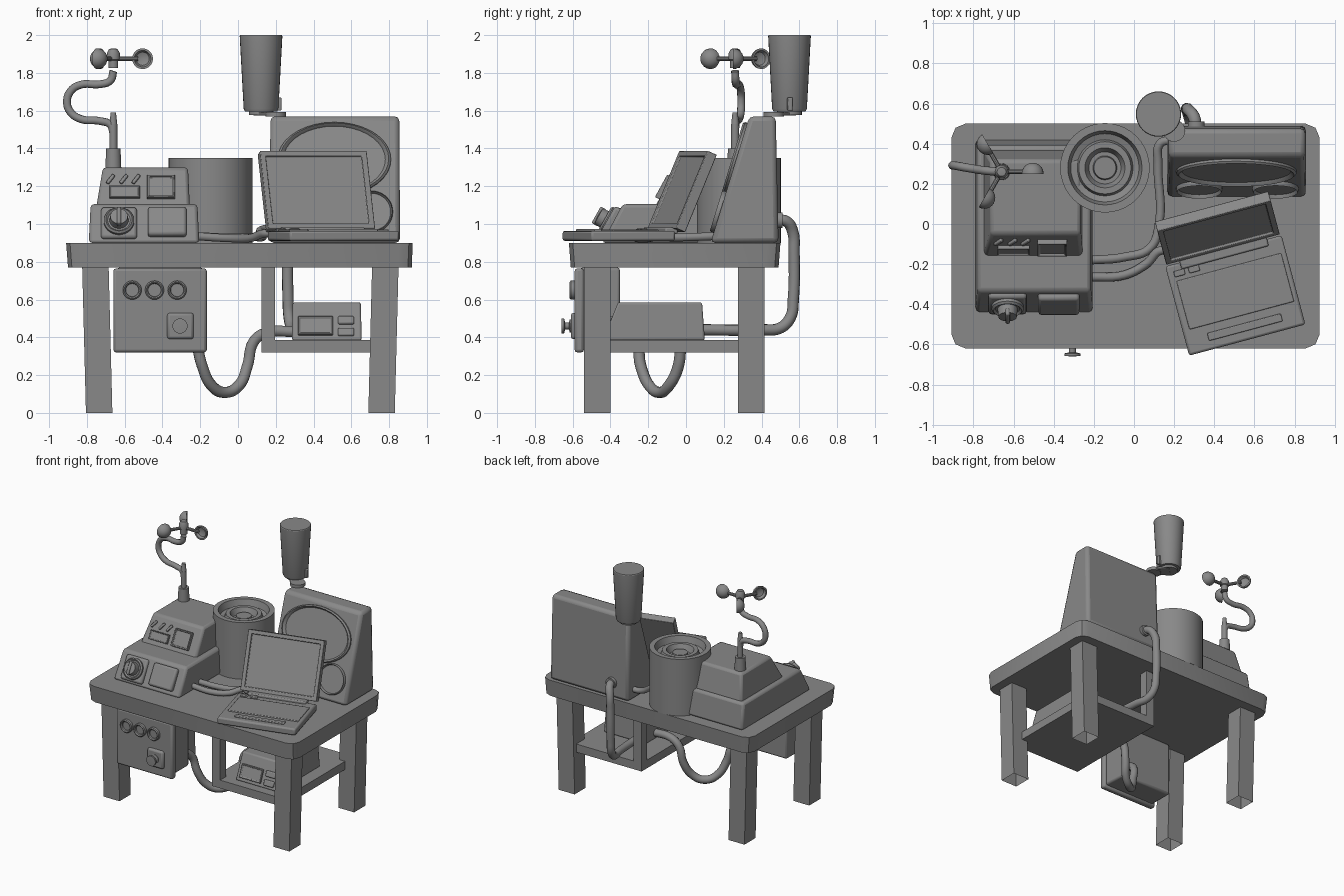
import bpy, bmesh
from math import radians, sin, cos, tau, atan2
from mathutils import Matrix

cube = bpy.data.objects.get("Cube")
if cube:
    bpy.data.objects.remove(cube, do_unlink=True)

grey = bpy.data.materials.new("matte grey")
grey.use_nodes = True
colour = (0.25, 0.25, 0.25, 1)
grey.diffuse_color = colour
grey.node_tree.nodes["Principled BSDF"].inputs["Base Color"].default_value = colour


def add(name, bm, matrix=None, bevel=0):
    if matrix:
        bm.transform(matrix)
    mesh = bpy.data.meshes.new(name)
    bm.to_mesh(mesh)
    bm.free()
    mesh.materials.append(grey)
    obj = bpy.data.objects.new(name, mesh)
    bpy.context.collection.objects.link(obj)
    if bevel:
        mod = obj.modifiers.new("soft edges", 'BEVEL')
        mod.width, mod.segments = bevel, 2
    return obj


def block(name, bottom, z0, top, z1, bevel=0, corner=0, hollow=False):
    """Tapered block between two rectangles given as x0, x1, y0, y1."""
    bm = bmesh.new()
    rings = []
    for (x0, x1, y0, y1), z in ((bottom, z0), (top or bottom, z1)):
        rings.append([bm.verts.new((x, y, z)) for x, y in ((x0, y0), (x1, y0), (x1, y1), (x0, y1))])
    if not hollow:
        bm.faces.new(rings[0][::-1])
    bm.faces.new(rings[1])
    sides = []
    for i in range(4):
        j = (i + 1) % 4
        bm.faces.new((rings[0][i], rings[0][j], rings[1][j], rings[1][i]))
        sides.append(bm.edges.get((rings[0][i], rings[1][i])))
    if corner:
        bmesh.ops.bevel(bm, geom=sides, offset=corner, segments=2, profile=0.5, affect='EDGES')
    return add(name, bm, None, bevel)


def panel(name, frame, x, z, w, h, d=0.03, inset=0, depth=0, bevel=0.008, y=0):
    """Box standing on a frame's front; its front face can be sunk inside a rim."""
    bm = bmesh.new()
    bmesh.ops.create_cube(bm, size=1, matrix=Matrix.Diagonal((w, d, h, 1)))
    if inset:
        bm.normal_update()
        front = min(bm.faces, key=lambda f: f.calc_center_median().y)
        bmesh.ops.inset_region(bm, faces=[front], thickness=inset)
        bmesh.ops.inset_region(bm, faces=[front], thickness=0.003)
        bmesh.ops.translate(bm, verts=front.verts, vec=(0, depth, 0))
        bevel = min(bevel, 0.004)
    return add(name, bm, frame @ Matrix.Translation((x, y, z)), bevel)


def lathe(name, profile, matrix, n=28):
    """Turn radius/height pairs about local z."""
    bm = bmesh.new()
    rings = []
    for r, z in profile:
        count = n if r > 0 else 1
        rings.append([bm.verts.new((r * cos(tau * i / n), r * sin(tau * i / n), z)) for i in range(count)])
    for a, b in zip(rings, rings[1:]):
        for i in range(n):
            j = (i + 1) % n
            quad = [a[i % len(a)], a[j % len(a)], b[j % len(b)], b[i % len(b)]]
            bm.faces.new(list(dict.fromkeys(quad)))
    bmesh.ops.recalc_face_normals(bm, faces=bm.faces)
    return add(name, bm, matrix)


def drum(name, r0, r1, h, matrix, n=24):
    return lathe(name, [(0, 0), (r0, 0), (r1, h), (0, h)], matrix, n)


def tube(name, points, radius):
    curve = bpy.data.curves.new(name, 'CURVE')
    curve.dimensions = '3D'
    curve.bevel_depth, curve.bevel_resolution = radius, 3
    curve.resolution_u, curve.use_fill_caps = 6, True
    spline = curve.splines.new('BEZIER')
    spline.bezier_points.add(len(points) - 1)
    for bp, co in zip(spline.bezier_points, points):
        bp.co = co
        bp.handle_left_type = bp.handle_right_type = 'AUTO'
    curve.materials.append(grey)
    bpy.context.collection.objects.link(bpy.data.objects.new(name, curve))


def at(x, y, z, lean=0.0, yaw=0.0):
    return Matrix.Translation((x, y, z)) @ Matrix.Rotation(yaw, 4, 'Z') @ Matrix.Rotation(-lean, 4, 'X')


def facing(frame, x, z, y=0, sx=1, sz=1):
    """Frame for a turned part whose axis points out of a front face."""
    return (frame @ Matrix.Translation((x, y, z)) @ Matrix.Rotation(radians(90), 4, 'X')
            @ Matrix.Diagonal((sx, sz, 1, 1)))


# Table with legs that are open underneath
block("table_top", (-0.9, 0.92, -0.61, 0.49), 0.77, (-0.91, 0.925, -0.62, 0.5), 0.9, corner=0.07)
for side, x, dx in (("right", -0.805, -0.02), ("left", 0.69, 0.02)):
    for end, y in (("front", -0.54), ("back", 0.275)):
        foot = (x, x + 0.14, y, y + 0.14)
        block(f"{end}_{side}_leg", foot, 0, (x + dx, x + dx + 0.14, y, y + 0.14), 0.78, hollow=True)

# Hanging shelf
block("shelf", (0.125, 0.75, -0.505, 0.38), 0.32, None, 0.385)
for name, y in (("front", -0.505), ("back", 0.31)):
    block(f"{name}_shelf_post", (0.125, 0.197, y, y + 0.07), 0.32, None, 0.78)

# Device on the shelf
block("shelf_device", (0.285, 0.655, -0.44, 0.1), 0.385, (0.29, 0.65, -0.36, 0.085), 0.585, 0.01)
face = at(0, -0.44, 0.385, atan2(0.08, 0.2))
panel("device_screen", face, 0.41, 0.08, 0.185, 0.105, inset=0.012, depth=0.008)
for z in (0.045, 0.112):
    panel("device_button", face, 0.572, z, 0.085, 0.045)

# Control box under the table
block("control_box", (-0.64, -0.185, -0.56, -0.35), 0.34, None, 0.77, 0.015)
block("control_box_front", (-0.66, -0.165, -0.59, -0.54), 0.32, None, 0.765, 0.015)
face = at(0, -0.59, 0)
for x in (-0.56, -0.442, -0.322):
    lathe("dial", [(0.05, 0), (0.05, 0.02), (0.043, 0.026), (0.036, 0.02), (0.034, 0.008), (0, 0.008)],
          facing(face, x, 0.65))
panel("switch_plate", face, -0.305, 0.46, 0.14, 0.14, 0.04, bevel=0.015)
lathe("switch_knob", [(0.035, 0), (0.035, 0.025), (0.018, 0.03), (0.018, 0.05), (0.04, 0.055),
                      (0.04, 0.068), (0, 0.07)], facing(face, -0.307, 0.46))

# Two-tier weather station
block("station_base", (-0.79, -0.205, -0.445, 0.42), 0.9,
      (-0.78, -0.215, -0.335, 0.39), 1.105, 0.018)
block("station_top", (-0.75, -0.255, -0.165, 0.37), 1.09, (-0.715, -0.265, -0.05, 0.32), 1.3, 0.018)
face = at(0, -0.445, 0.9, atan2(0.115, 0.205))
panel("station_dial_plate", face, -0.63, 0.115, 0.19, 0.185, 0.05, bevel=0.015)
lathe("station_dial", [(0.08, 0), (0.08, 0.025), (0.07, 0.035), (0.06, 0.025), (0.05, 0.025),
                       (0.046, 0.07), (0, 0.075)], facing(face, -0.63, 0.115, -0.015))
panel("station_dial_grip", face, -0.63, 0.115, 0.022, 0.1, 0.04, y=-0.08)
panel("station_pad", face, -0.375, 0.12, 0.205, 0.17, 0.07, bevel=0.015)
face = at(0, -0.165, 1.09, atan2(0.115, 0.21))
panel("station_label_plate", face, -0.6, 0.085, 0.16, 0.07, 0.04, 0.008, 0.006)
panel("station_screen", face, -0.408, 0.115, 0.148, 0.135, 0.05, 0.014, 0.012)
for x in (-0.675, -0.605, -0.54):
    panel("station_slash", face @ Matrix.Translation((x, 0, 0.165)) @ Matrix.Rotation(radians(35), 4, 'Y'),
          0, 0, 0.018, 0.06, 0.03, bevel=0.005)

# Wind meter
hub = (-0.66, 0.26)
drum("mast_socket", 0.042, 0.038, 0.1, at(*hub, 1.3))
drum("mast", 0.021, 0.021, 0.13, at(*hub, 1.4))
drum("mast_spur", 0.021, 0.014, 0.065, at(*hub, 1.525))
tube("bent_mast", [(-0.66, 0.26, 1.48), (-0.675, 0.262, 1.525), (-0.73, 0.265, 1.545), (-0.83, 0.28, 1.555),
                   (-0.885, 0.29, 1.59), (-0.905, 0.292, 1.645), (-0.885, 0.29, 1.705), (-0.83, 0.28, 1.738),
                   (-0.73, 0.265, 1.74), (-0.675, 0.262, 1.76), (-0.66, 0.26, 1.81)], 0.021)
lathe("wind_hub", [(0, 1.825), (0.026, 1.825), (0.026, 1.865), (0.034, 1.87), (0.034, 1.905),
                   (0.022, 1.927), (0, 1.93)], at(*hub, 0))
cup = [(0.055 * sin(radians(a)), 0.055 * cos(radians(a))) for a in range(0, 91, 15)]
cup += [(0.044, 0), (0.035, 0.02), (0, 0.035)]
for k in range(3):
    spin = at(*hub, 1.875) @ Matrix.Rotation(tau * k / 3, 4, 'Z')
    drum("wind_arm", 0.012, 0.012, 0.13, spin @ Matrix.Rotation(radians(90), 4, 'Y'), 10)
    lathe("wind_cup", cup, spin @ Matrix.Translation((0.155, -0.01, 0))
          @ Matrix.Rotation(radians(-90), 4, 'X'), 20)

# Drum with a stepped funnel on top
lathe("round_drum", [(0, 0.9), (0.223, 0.9), (0.223, 1.35), (0.185, 1.35), (0.17, 1.3),
                     (0.14, 1.29), (0.13, 1.325), (0.1, 1.325), (0.08, 1.28), (0.06, 1.28),
                     (0.055, 1.305), (0, 1.305)], at(-0.145, 0.28, 0), 40)

# Speaker cabinet
block("speaker_cabinet", (0.165, 0.858, 0.13, 0.49), 0.9, (0.172, 0.854, 0.335, 0.475), 1.57, 0.025)
face = at(0, 0.13, 0.9, atan2(0.205, 0.67))
ring = [(1, 0), (1, 0.012), (0.96, 0.022), (0.92, 0.012), (0.9, 0.004), (0, 0.004)]
for name, x, z, rx, rz in (("large_cone", 0.51, 0.46, 0.3, 0.205), ("right_small_cone", 0.325, 0.17, 0.115, 0.115),
                           ("left_small_cone", 0.705, 0.17, 0.115, 0.115)):
    lathe(name, ring, facing(face, x, z, 0, rx, rz), 36)

# Rain gauge on its bracket
gauge = at(0.122, 0.548, 0)
lathe("rain_gauge", [(0, 1.595), (0.085, 1.595), (0.092, 1.61), (0.113, 1.995), (0.11, 2), (0, 2)], gauge, 32)
drum("gauge_foot", 0.065, 0.065, 0.02, at(0.122, 0.548, 1.577))
drum("bracket_disc", 0.055, 0.055, 0.025, at(0.2, 0.465, 1.568))
panel("bracket_arm", at(0.16, 0.505, 1.583, 0, radians(-45)), 0, 0, 0.13, 0.016, 0.1, bevel=0.004)
panel("gauge_latch", at(0.217, 0.55, 1.635), 0, 0, 0.025, 0.07, 0.028, bevel=0.005)

# Laptop
laptop = at(0.505, -0.356, 0.9, 0, radians(15))
panel("laptop_base", laptop, 0, 0.037, 0.6, 0.054, 0.46, bevel=0.012)
panel("laptop_keyboard", laptop, 0.005, 0.065, 0.54, 0.014, 0.25, bevel=0.005, y=0.02)
panel("laptop_touch_bar", laptop, 0.005, 0.066, 0.38, 0.016, 0.04, bevel=0.005, y=-0.165)
for x in (-0.24, -0.165):
    panel("laptop_key", laptop, x, 0.066, 0.055, 0.018, 0.03, bevel=0.005, y=0.18)
screen = laptop @ Matrix.Translation((0, 0.26, 0.065)) @ Matrix.Rotation(radians(-23), 4, 'X')
panel("laptop_screen", screen, 0, 0.225, 0.585, 0.445, 0.055, 0.04, 0.014)
panel("laptop_hinge", laptop, 0, 0.065, 0.45, 0.035, 0.07, y=0.23)

# Cables and hoses
tube("speaker_cable", [(-0.22, -0.18, 0.935), (-0.05, -0.165, 0.93), (0.08, -0.12, 0.93), (0.125, 0, 0.93),
                       (0.12, 0.3, 0.95), (0.13, 0.4, 0.97), (0.19, 0.42, 0.98)], 0.022)
tube("laptop_cable", [(-0.22, -0.265, 0.935), (-0.05, -0.255, 0.925), (0.06, -0.2, 0.925),
                      (0.14, -0.13, 0.95), (0.21, -0.16, 0.95)], 0.022)
tube("back_hose", [(0.31, 0.47, 1.02), (0.3, 0.53, 1.015), (0.275, 0.565, 0.96), (0.265, 0.572, 0.85),
                   (0.265, 0.568, 0.6), (0.27, 0.555, 0.51), (0.285, 0.5, 0.45), (0.31, 0.4, 0.44),
                   (0.33, 0.08, 0.44)], 0.03)
drum("hose_collar", 0.042, 0.042, 0.03, at(0.31, 0.51, 1.02) @ Matrix.Rotation(radians(90), 4, 'X'))
tube("hanging_hose", [(0.3, -0.03, 0.43), (0.15, -0.03, 0.425), (0.085, -0.03, 0.38), (0.05, -0.04, 0.25),
                      (0.005, -0.09, 0.145), (-0.07, -0.14, 0.108), (-0.14, -0.195, 0.145),
                      (-0.19, -0.24, 0.25), (-0.22, -0.265, 0.37), (-0.25, -0.37, 0.45)], 0.03)

# Smooth the round parts, keep the edges sharp
bpy.context.view_layer.update()
meshes = [o for o in bpy.context.scene.objects if o.type == 'MESH']
for o in bpy.context.scene.objects:
    o.select_set(o in meshes)
bpy.context.view_layer.objects.active = meshes[0]
bpy.ops.object.shade_smooth_by_angle(angle=radians(30))
